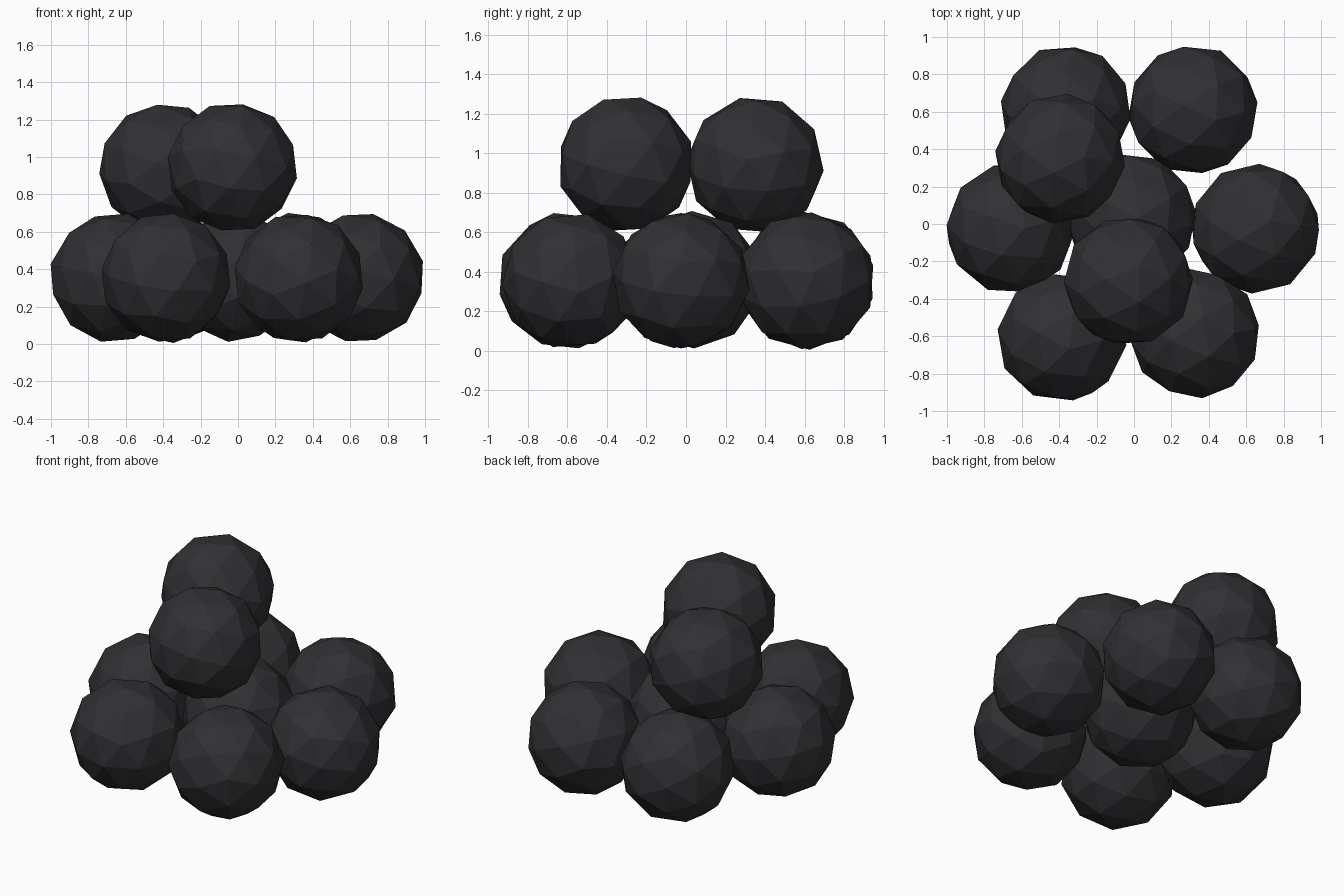
import bpy, random, math
from mathutils import Euler

if "Cube" in bpy.data.objects:
    bpy.data.objects.remove(bpy.data.objects["Cube"])

random.seed(4)
RADIUS = 0.35

iron = bpy.data.materials.new("dark iron")
iron.diffuse_color = (0.03, 0.03, 0.034, 1)
iron.use_nodes = True
iron.node_tree.nodes["Principled BSDF"].inputs["Base Color"].default_value = iron.diffuse_color


# one low-poly, flat-faced ball turned to a random angle
def ball(name, x, y, z):
    bpy.ops.mesh.primitive_ico_sphere_add(subdivisions=2, radius=RADIUS)
    ob = bpy.context.object
    ob.name = ob.data.name = name
    turn = Euler([random.uniform(0, 2 * math.pi) for _ in range(3)])
    ob.data.transform(turn.to_matrix().to_4x4())
    ob.location = (x, y, z)
    ob.data.materials.append(iron)


# bottom layer: a ring of six around one middle ball
ring = [(-0.365, 0.61), (0.315, 0.61), (0.65, -0.025),
        (0.325, -0.585), (-0.385, -0.605), (-0.66, -0.025)]
for i, (x, y) in enumerate(ring):
    ball(f"ring_ball_{i + 1}", x, y, 0.355)
ball("middle_ball", -0.015, 0.035, 0.36)

# upper layer: two balls resting on the ring
ball("top_ball_back", -0.395, 0.35, 0.94)
ball("top_ball_front", -0.03, -0.305, 0.945)
